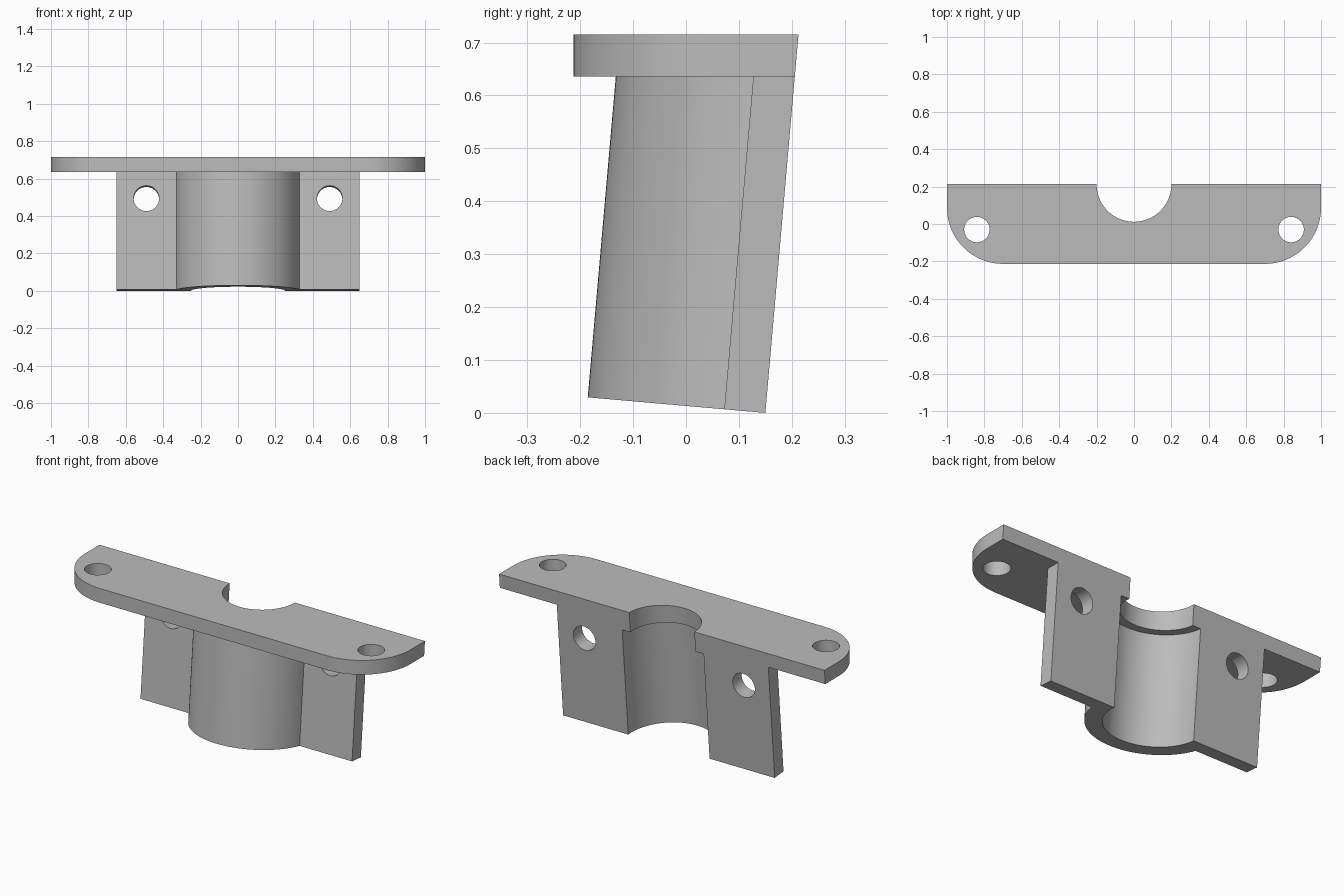
import bpy, bmesh
from math import sin, cos, pi, radians, asin
from mathutils import Matrix

if "Cube" in bpy.data.objects:
    bpy.data.objects.remove(bpy.data.objects["Cube"], do_unlink=True)

TILT = radians(5)
PLATE_BOTTOM, PLATE_TOP = 0.636, 0.715
FRONT, HALF_LENGTH, CORNER = -0.213, 1.0, 0.3
FLANGE, OUTER, BORE, NOTCH = 0.078, 0.337, 0.25, 0.2
HOLE = 0.068
# Leaning frame: origin on the lower back edge, z along the bore axis
LEAN = Matrix.Translation((0, 0.15, 0)) @ Matrix.Rotation(-TILT, 4, 'X')

grey = bpy.data.materials.new("plain grey")
grey.use_nodes = True
colour = (0.50, 0.50, 0.50, 1)
grey.diffuse_color = colour
grey.node_tree.nodes["Principled BSDF"].inputs["Base Color"].default_value = colour


def prism(name, outline, low, high, frame=Matrix()):
    """Extrude a flat outline from low to high, then place it in a frame."""
    bm = bmesh.new()
    face = bm.faces.new([bm.verts.new((x, y, low)) for x, y in outline])
    top = bmesh.ops.extrude_face_region(bm, geom=[face])["geom"]
    bmesh.ops.translate(bm, vec=(0, 0, high - low),
                        verts=[v for v in top if isinstance(v, bmesh.types.BMVert)])
    bmesh.ops.recalc_face_normals(bm, faces=bm.faces)
    bm.transform(frame)
    mesh = bpy.data.meshes.new(name)
    bm.to_mesh(mesh)
    bm.free()
    mesh.materials.append(grey)
    obj = bpy.data.objects.new(name, mesh)
    bpy.context.collection.objects.link(obj)
    return obj


def arc(cx, cy, r, start, end, steps):
    return [(cx + r * cos(start + (end - start) * i / steps),
             cy + r * sin(start + (end - start) * i / steps)) for i in range(steps + 1)]


def circle(cx, cy, r, steps=64):
    return arc(cx, cy, r, 0, 2 * pi, steps)[:-1]


def combine(target, other, operation):
    mod = target.modifiers.new(operation.title(), 'BOOLEAN')
    mod.operation, mod.solver, mod.object = operation, 'EXACT', other
    bpy.context.view_layer.objects.active = target
    bpy.ops.object.modifier_apply(modifier=mod.name)
    bpy.data.objects.remove(other, do_unlink=True)


# Top plate with two rounded front corners; its back is trimmed later
side, centre = HALF_LENGTH - CORNER, FRONT + CORNER
outline = (arc(-side, centre, CORNER, pi, 1.5 * pi, 24)
           + arc(side, centre, CORNER, 1.5 * pi, 2 * pi, 24)
           + [(HALF_LENGTH, 0.3), (-HALF_LENGTH, 0.3)])
bracket = prism("bracket", outline, PLATE_BOTTOM, PLATE_TOP)

# Leaning half-round sleeve with a flat flange on each side
wide, back = 0.65, 0.03
bend = asin(FLANGE / OUTER)
outline = ([(wide, back), (-wide, back), (-wide, -FLANGE)]
           + arc(0, 0, OUTER, pi + bend, 2 * pi - bend, 64) + [(wide, -FLANGE)])
combine(bracket, prism("sleeve", outline, 0, 0.655, LEAN), 'UNION')

# Flush leaning back face
box = [(-2, 0), (2, 0), (2, 1), (-2, 1)]
combine(bracket, prism("back_cutter", box, -1, 2, LEAN), 'DIFFERENCE')

# Wide bore in the sleeve, narrower notch through the plate
combine(bracket, prism("bore_cutter", circle(0, 0, BORE, 96), -0.2, 0.604, LEAN), 'DIFFERENCE')
combine(bracket, prism("notch_cutter", circle(0, 0, NOTCH, 96), 0.5, 1, LEAN), 'DIFFERENCE')

# Screw holes in the plate and in the flanges
for s in (-1, 1):
    combine(bracket, prism("plate_hole_cutter", circle(0.84 * s, -0.03, HOLE), 0.5, 1), 'DIFFERENCE')
    frame = LEAN @ Matrix.Rotation(pi / 2, 4, 'X')
    combine(bracket, prism("flange_hole_cutter", circle(0.49 * s, 0.489, HOLE), -0.1, 0.2, frame),
            'DIFFERENCE')

bpy.ops.object.select_all(action='DESELECT')
bracket.select_set(True)
bpy.context.view_layer.objects.active = bracket
bpy.ops.object.shade_smooth_by_angle(angle=radians(30))
